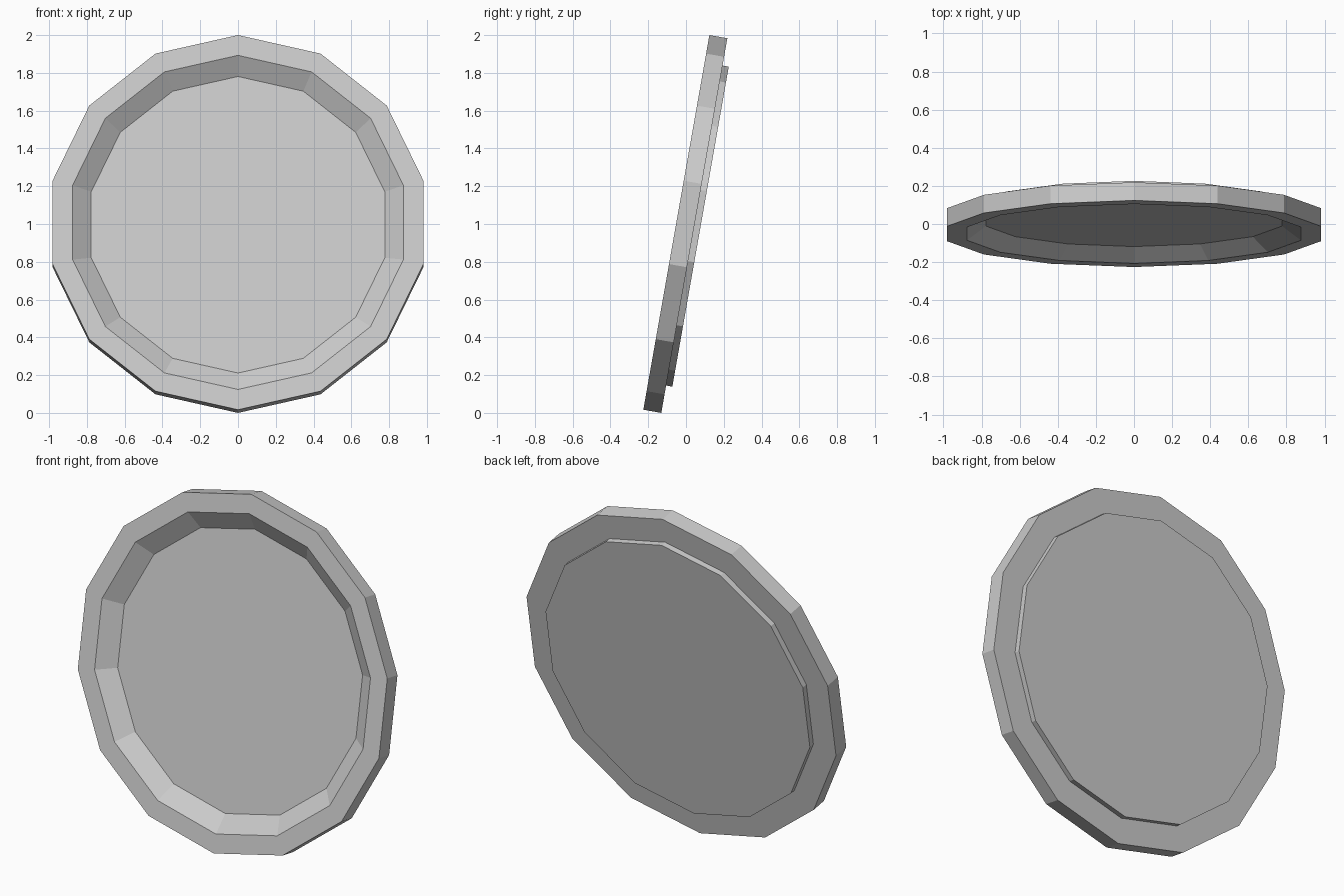
import bpy, bmesh, math

SIDES = 14
TILT = math.radians(-10)
CENTRE = (0, -0.051, 1.0085)

cube = bpy.data.objects.get("Cube")
if cube:
    bpy.data.objects.remove(cube)

grey = bpy.data.materials.new("light grey")
grey.use_nodes = True
grey.diffuse_color = (0.6, 0.6, 0.6, 1)
bsdf = next(n for n in grey.node_tree.nodes if n.type == 'BSDF_PRINCIPLED')
bsdf.inputs["Base Color"].default_value = grey.diffuse_color
bsdf.inputs["Roughness"].default_value = 0.8


def turned(name, profile):
    """Turn (radius, depth) pairs about the y axis and cap both ends."""
    bm = bmesh.new()
    rings = []
    for radius, depth in profile:
        angles = [math.tau * i / SIDES for i in range(SIDES)]
        rings.append([bm.verts.new((radius * math.sin(a), depth, radius * math.cos(a)))
                      for a in angles])
    for a, b in zip(rings, rings[1:]):
        for i in range(SIDES):
            j = (i + 1) % SIDES
            bm.faces.new((a[i], a[j], b[j], b[i]))
    bm.faces.new(rings[0])
    bm.faces.new(rings[-1])
    bmesh.ops.recalc_face_normals(bm, faces=bm.faces)
    mesh = bpy.data.meshes.new(name)
    bm.to_mesh(mesh)
    bm.free()
    mesh.materials.append(grey)
    obj = bpy.data.objects.new(name, mesh)
    obj.location = CENTRE
    obj.rotation_euler.x = TILT
    bpy.context.collection.objects.link(obj)
    return obj


# Dish: sunken floor, sloping wall, flat rim, outer edge, then the raised foot behind
turned("dish", [
    (0.797, 0.072),
    (0.898, 0.0),
    (1.007, 0.0),
    (1.007, 0.0965),
    (0.86, 0.0965),
    (0.86, 0.13),
])
